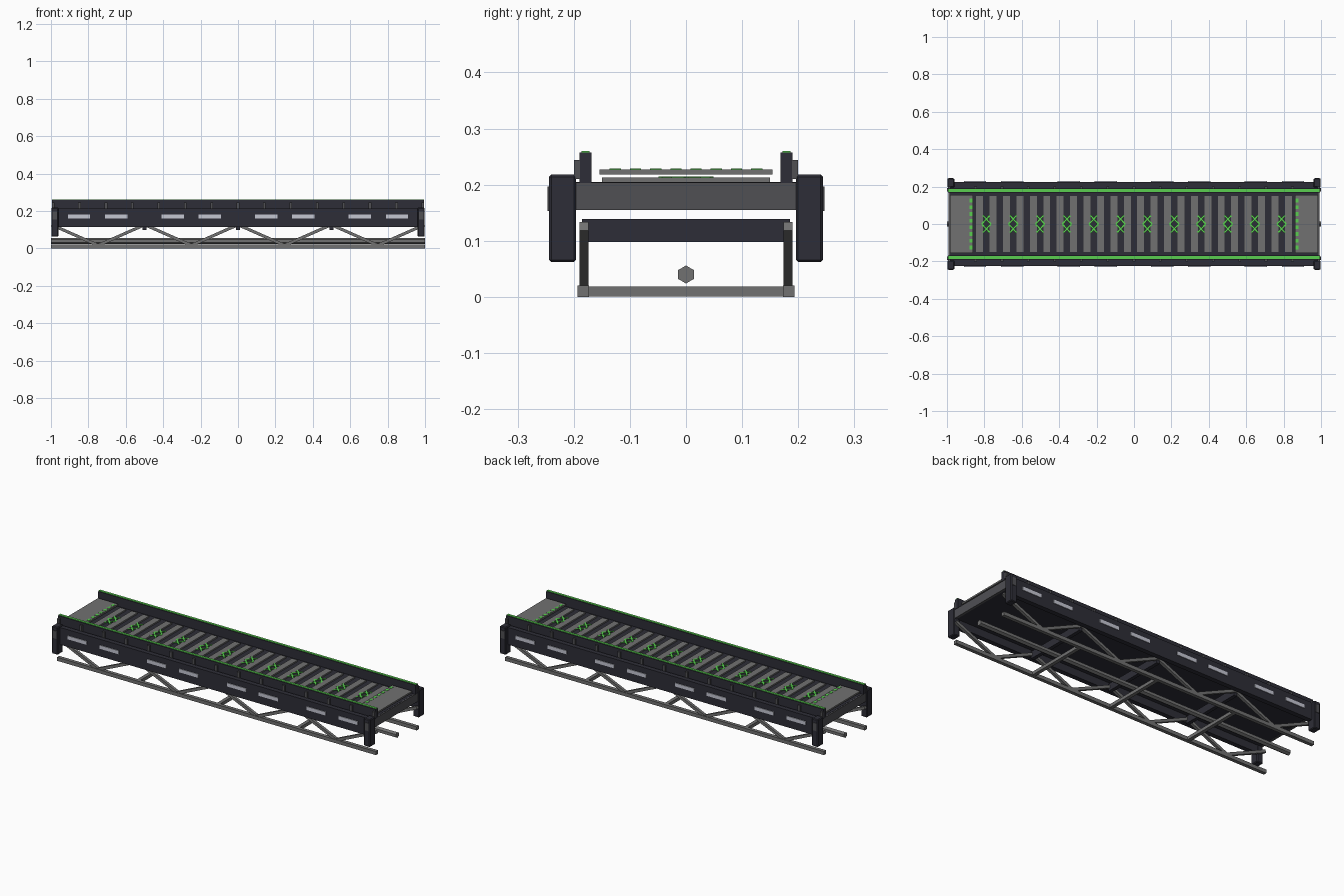
import bpy, bmesh, math
from mathutils import Vector, Matrix

if "Cube" in bpy.data.objects:
    bpy.data.objects.remove(bpy.data.objects["Cube"])


def material(name, rgb):
    m = bpy.data.materials.new(name)
    m.diffuse_color = (*rgb, 1)
    m.use_nodes = True
    m.node_tree.nodes["Principled BSDF"].inputs["Base Color"].default_value = m.diffuse_color
    return m


DARK = material("dark_navy_metal", (0.027, 0.027, 0.038))
GREY = material("mid_grey_steel", (0.165, 0.165, 0.165))
EDGE = material("end_beam_grey", (0.08, 0.08, 0.088))
GREEN = material("bright_green", (0.10, 0.62, 0.08))
PALE = material("pale_light_panel", (0.56, 0.57, 0.65))


def finish(name, bm, mat):
    bmesh.ops.recalc_face_normals(bm, faces=bm.faces)
    me = bpy.data.meshes.new(name)
    bm.to_mesh(me)
    bm.free()
    me.materials.append(mat)
    ob = bpy.data.objects.new(name, me)
    bpy.context.collection.objects.link(ob)
    return ob


def add_box(bm, x, y, z):
    # x, y, z are (min, max) pairs
    size = Matrix.Diagonal((x[1] - x[0], y[1] - y[0], z[1] - z[0], 1))
    mid = Matrix.Translation((sum(x) / 2, sum(y) / 2, sum(z) / 2))
    bmesh.ops.create_cube(bm, size=1, matrix=mid @ size)


def add_bar(bm, a, b, width, height):
    # square bar between two points, local y kept sideways
    a, b = Vector(a), Vector(b)
    d = (b - a).normalized()
    up = Vector((0, 0, 1)) if abs(d.z) < 0.9 else Vector((1, 0, 0))
    side = up.cross(d).normalized()
    top = d.cross(side)
    rot = Matrix((d, side, top)).transposed().to_4x4()
    size = Matrix.Diagonal(((b - a).length, width, height, 1))
    bmesh.ops.create_cube(bm, size=1, matrix=Matrix.Translation((a + b) / 2) @ rot @ size)


def boxes(name, mat, items, bevel=0):
    bm = bmesh.new()
    for it in items:
        add_box(bm, *it)
    ob = finish(name, bm, mat)
    if bevel:
        mod = ob.modifiers.new("bevel", 'BEVEL')
        mod.width, mod.segments = bevel, 1
    return ob


def around(c, w):
    return (c - w / 2, c + w / 2)


def both(lo, hi):
    return [(lo, hi), (-hi, -lo)]


# deck slab and the end beams
boxes("deck_slab", DARK, [((-0.985, 0.985), (-0.2, 0.2), (0.157, 0.205))])
boxes("end_beams", EDGE, [(x, (-0.2, 0.2), (0.155, 0.204)) for x in both(0.98, 0.993)])

# walking surface: slats and raised end plates
pitch = 0.1435
motifs = [(i - 5.5) * pitch for i in range(12)]
boxes("deck_slats", GREY, [(around(c + s * pitch / 4, 0.037), (-0.15, 0.15), (0.204, 0.213))
                           for c in motifs for s in (-1, 1)])
boxes("end_plates", GREY, [(x, (-0.154, 0.154), (0.218, 0.227)) for x in both(0.86, 0.985)])

# green dots along the end plates
boxes("guide_dots", GREEN, [(around(s * 0.872, 0.016), around((i - 3.5) * 0.036, 0.02), (0.225, 0.2285))
                            for s in (-1, 1) for i in range(8)])

# crossed green chevrons between slats
bm = bmesh.new()
for c in motifs:
    for s in (-1, 1):
        for t in (-1, 1):
            add_bar(bm, (c + s * 0.024, 0, 0.2135), (c - s * 0.018, t * 0.046, 0.2135), 0.010, 0.003)
finish("deck_chevrons", bm, GREEN)

# side girders, rails, green rail caps and rail brackets
boxes("side_girders", DARK, [((-0.99, 0.99), y, (0.115, 0.212)) for y in both(0.198, 0.225)])
boxes("side_rails", DARK, [((-0.995, 0.995), y, (0.203, 0.257)) for y in both(0.168, 0.19)])
boxes("rail_caps", GREEN, [((-0.995, 0.995), y, (0.256, 0.26)) for y in both(0.172, 0.186)])
boxes("rail_brackets", EDGE, [(around((i - 7) * 0.1412, 0.014), y, (0.21, 0.244))
                              for i in range(15) for y in both(0.189, 0.2)])

# pale light strips on the girders
boxes("light_strips", PALE, [(around(s * c, 0.12), y, (0.16, 0.18))
                             for c in (0.15, 0.35, 0.65, 0.85) for s in (-1, 1)
                             for y in both(0.223, 0.229)])

# corner posts with small plates
boxes("corner_posts", DARK, [(x, y, (0.062, 0.218)) for x in both(0.96, 0.998)
                             for y in both(0.196, 0.244)], 0.004)
boxes("post_plates", EDGE, [(around(s * 0.979, 0.024), y, (0.153, 0.197))
                            for s in (-1, 1) for y in both(0.242, 0.247)])

# truss: bottom chords, cross bars, zigzag diagonals
boxes("truss_chords", GREY, [((-1, 1), y, (0, 0.02)) for y in both(0.173, 0.193)])
boxes("truss_cross_bars", GREY, [(around(x, 0.02), (-0.18, 0.18), (0.001, 0.019))
                                 for x in (-0.5, 0, 0.5)])
bm = bmesh.new()
for y in (-0.182, 0.182):
    for i in range(8):
        z0, z1 = (0.126, 0.016) if i % 2 == 0 else (0.016, 0.126)
        add_bar(bm, (-0.997 + i * 0.24925, y, z0), (-0.997 + (i + 1) * 0.24925, y, z1), 0.016, 0.016)
finish("truss_diagonals", bm, GREY)

# dark upper cross beams under the deck
boxes("upper_cross_beams", DARK, [(around(x, 0.02), (-0.185, 0.185), (0.098, 0.139))
                                  for x in (-0.5, 0, 0.5)])

# hexagonal service pipe
bm = bmesh.new()
bmesh.ops.create_cone(bm, cap_ends=True, segments=6, radius1=0.016, radius2=0.016, depth=2,
                      matrix=Matrix.Translation((0, 0, 0.04)) @ Matrix.Rotation(math.pi / 2, 4, 'Y')
                      @ Matrix.Rotation(math.pi / 2, 4, 'Z'))
finish("service_pipe", bm, GREY)
